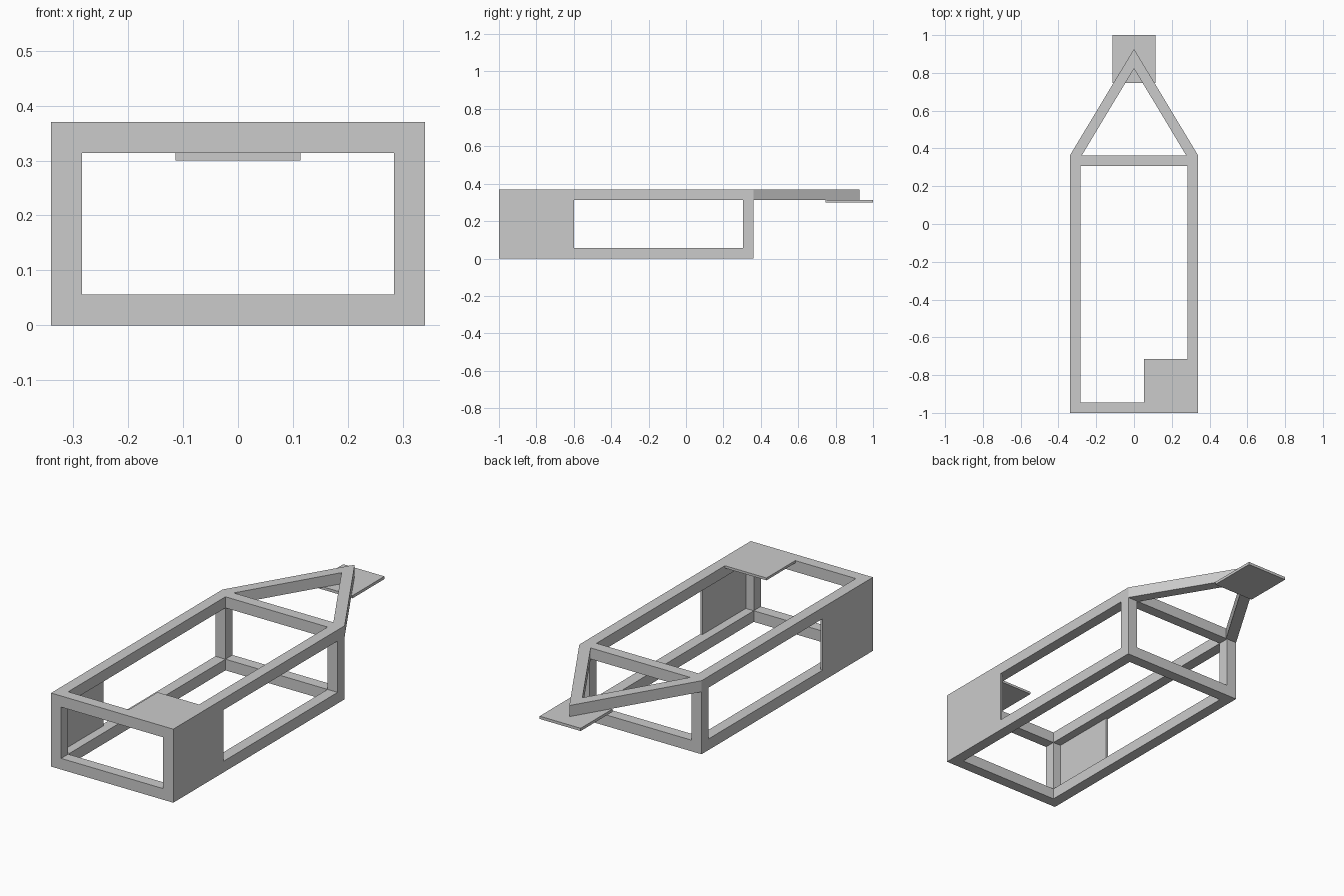
import bpy, bmesh

if "Cube" in bpy.data.objects:
    bpy.data.objects.remove(bpy.data.objects["Cube"])

W, Y0, Y1, H, T = 0.34, -1.0, 0.362, 0.37, 0.056   # half width, ends, height, tube size
SHEET = 0.012                                      # sheet thickness


def finish(name, bm):
    bmesh.ops.recalc_face_normals(bm, faces=bm.faces)
    mesh = bpy.data.meshes.new(name)
    bm.to_mesh(mesh)
    bm.free()
    obj = bpy.data.objects.new(name, mesh)
    bpy.context.collection.objects.link(obj)
    return obj


def prism(name, outline, z0, z1):
    """Extrude a flat outline between two heights."""
    bm = bmesh.new()
    low = [bm.verts.new((x, y, z0)) for x, y in outline]
    high = [bm.verts.new((x, y, z1)) for x, y in outline]
    bm.faces.new(low)
    bm.faces.new(high)
    for i in range(len(outline)):
        j = (i + 1) % len(outline)
        bm.faces.new((low[i], low[j], high[j], high[i]))
    return finish(name, bm)


def rect(x0, x1, y0, y1):
    return [(x0, y0), (x1, y0), (x1, y1), (x0, y1)]


def ring(name, outer, inner, z0, z1):
    """Closed rectangular tube frame with mitred corners."""
    bm = bmesh.new()
    loops = [[bm.verts.new((x, y, z)) for x, y in pts]
             for pts, z in ((outer, z0), (outer, z1), (inner, z1), (inner, z0))]
    for a in range(4):
        p, q = loops[a], loops[(a + 1) % 4]
        for i in range(4):
            j = (i + 1) % 4
            bm.faces.new((p[i], p[j], q[j], q[i]))
    return finish(name, bm)


# Lower and upper tube frames
outer = rect(-W, W, Y0, Y1)
inner = rect(-W + T, W - T, Y0 + T, Y1 - T)
ring("lower_frame", outer, inner, 0, T)
ring("upper_frame", outer, inner, H - T, H)

# Corner posts and front side panels, on both sides
for side, s in (("left", -1), ("right", 1)):
    xs = sorted((s * W, s * (W - T)))
    prism(f"front_post_{side}", rect(*xs, Y0, Y0 + T), T, H - T)
    prism(f"rear_post_{side}", rect(*xs, Y1 - T, Y1), T, H - T)
    xs = sorted((s * W, s * (W - SHEET)))
    prism(f"side_panel_{side}", rect(*xs, Y0 + T, -0.6), T, H - T)

# Corner sheet flush with the top
prism("top_corner_plate", rect(0.053, W - T, Y0 + T, -0.715), H - SHEET, H)

# Triangular drawbar and the plate under its tip
prism("drawbar", [(-W, Y1), (-W + 0.063, Y1), (0, 0.823), (W - 0.063, Y1),
                  (W, Y1), (0, 0.927)], H - T, H)
prism("drawbar_plate", rect(-0.114, 0.114, 0.747, 1.0), 0.30, H - T)
